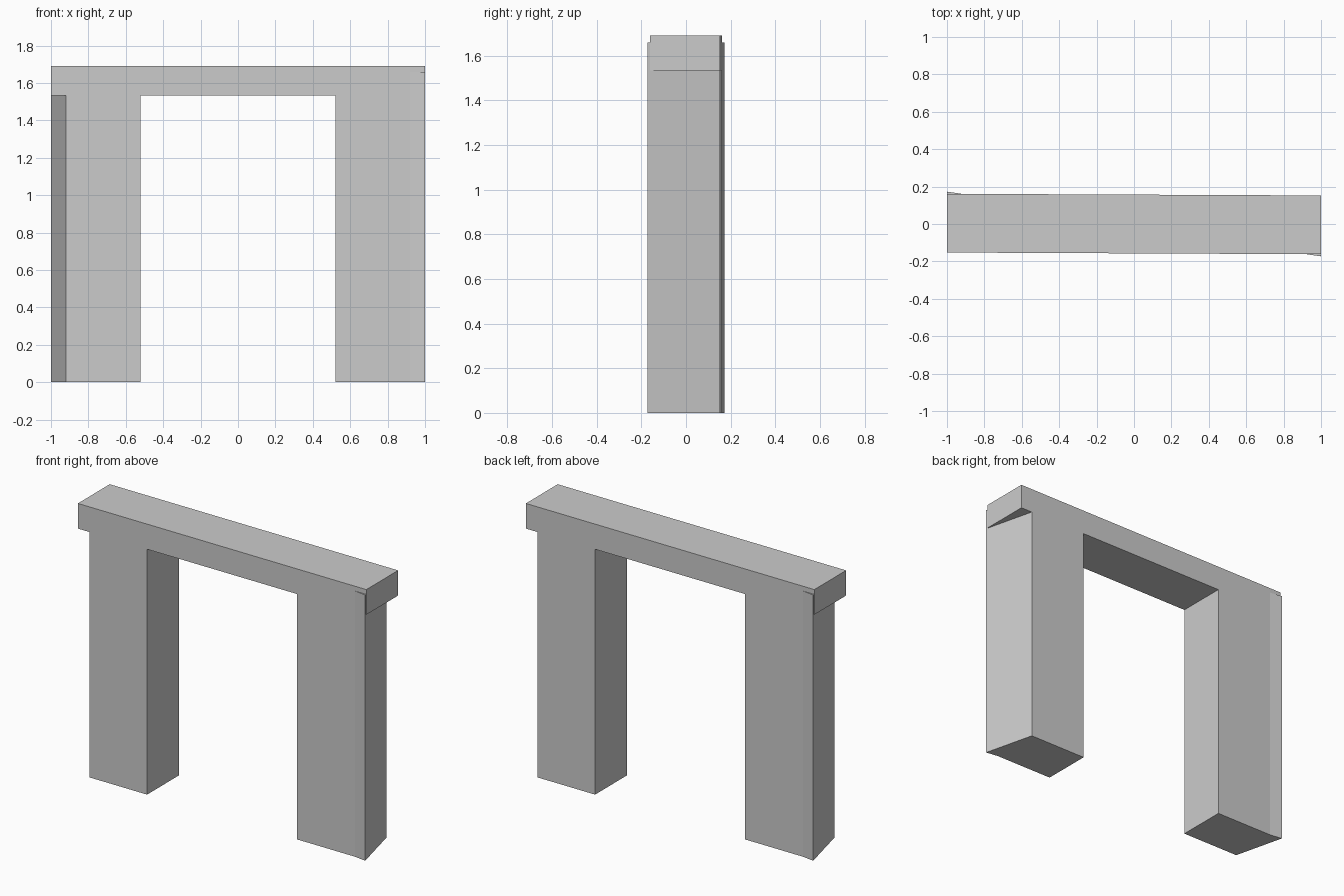
import bpy
import bmesh
from mathutils import Vector

cube = bpy.data.objects.get("Cube")
if cube:
    bpy.data.objects.remove(cube, do_unlink=True)

HALF_DEPTH = 0.157
SKEW = -0.0045          # the faces drift slightly along the length
LEG_IN, LEG_OUT = 0.52, 0.92
BEAM_LOW, TOP, FLARE_TOP = 1.533, 1.69, 1.66

grey = bpy.data.materials.new("plain grey")
grey.use_nodes = True
colour = (0.6, 0.6, 0.6, 1)
grey.diffuse_color = colour
grey.node_tree.nodes["Principled BSDF"].inputs["Base Color"].default_value = colour


def prism(name, outline, direction):
    """Extrude a flat outline into a closed solid."""
    bm = bmesh.new()
    face = bm.faces.new([bm.verts.new(p) for p in outline])
    grown = bmesh.ops.extrude_face_region(bm, geom=[face], use_keep_orig=True)
    verts = [g for g in grown["geom"] if isinstance(g, bmesh.types.BMVert)]
    bmesh.ops.translate(bm, verts=verts, vec=Vector(direction))
    bmesh.ops.recalc_face_normals(bm, faces=bm.faces)
    mesh = bpy.data.meshes.new(name)
    bm.to_mesh(mesh)
    bm.free()
    mesh.materials.append(grey)
    obj = bpy.data.objects.new(name, mesh)
    bpy.context.collection.objects.link(obj)
    return obj


# Archway: two legs under an overhanging lintel, mirrored half profile
half = [(LEG_IN, BEAM_LOW), (LEG_IN, 0), (LEG_OUT, 0),
        (LEG_OUT, BEAM_LOW), (1, BEAM_LOW), (1, TOP)]
profile = half + [(-x, z) for x, z in reversed(half)]
arch = prism("archway", [(x, -HALF_DEPTH, z) for x, z in profile],
             (0, 2 * HALF_DEPTH, 0))
for v in arch.data.vertices:
    v.co.y += SKEW * v.co.x

# Flared outer leg edges, one per leg, turned half way round from each other
front = -HALF_DEPTH + SKEW * LEG_OUT
back = HALF_DEPTH + SKEW * LEG_OUT
for name, s in (("left_leg_flare", 1), ("right_leg_flare", -1)):
    corners = [(LEG_OUT, front), (1, -0.173), (LEG_OUT, back)]
    prism(name, [(s * x, s * y, 0) for x, y in corners], (0, 0, FLARE_TOP))
